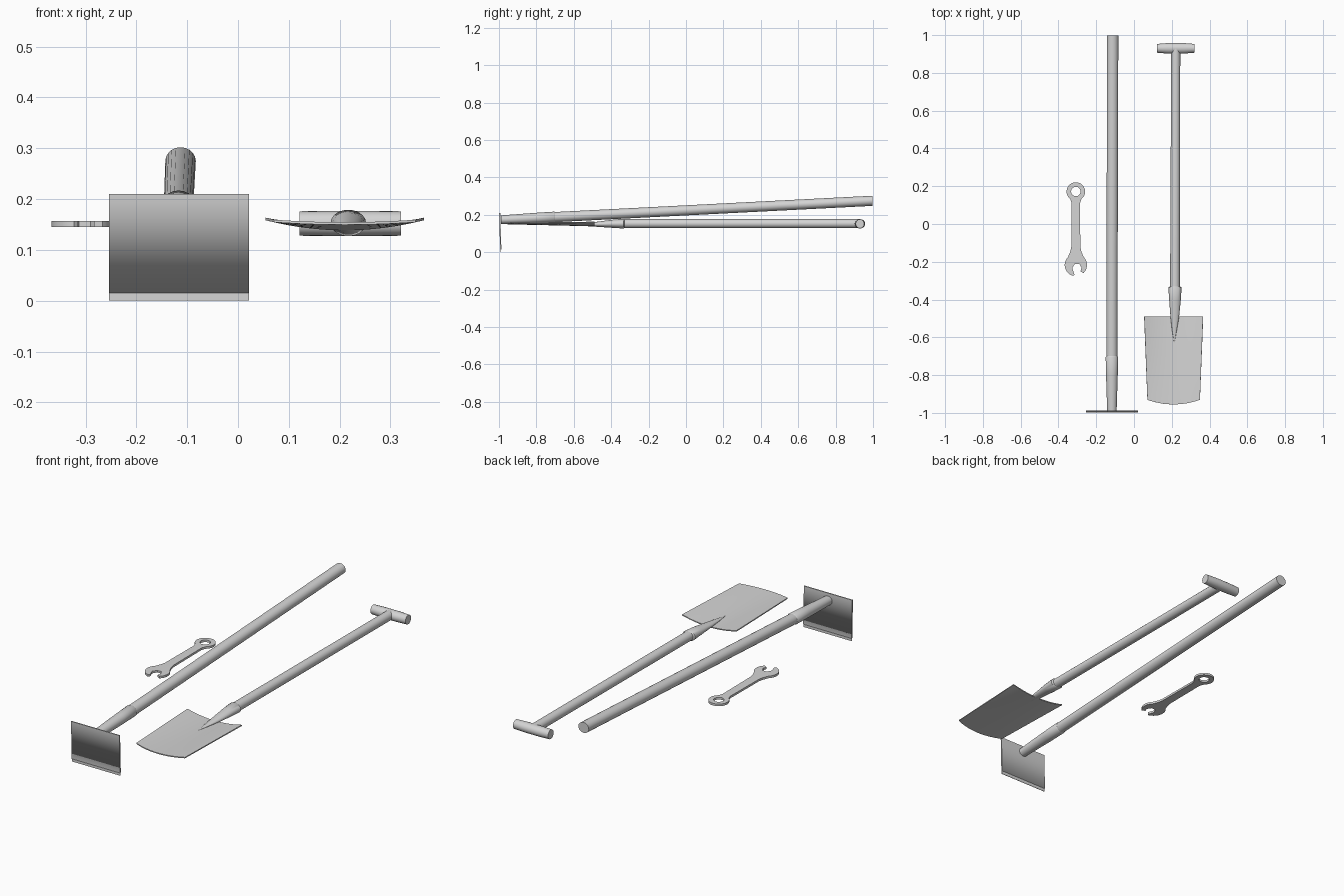
import bpy, bmesh, math

cube = bpy.data.objects.get("Cube")
if cube:
    bpy.data.objects.remove(cube, do_unlink=True)

# One plain light grey for every tool
GREY = (0.66, 0.66, 0.66, 1.0)
grey = bpy.data.materials.new("plain light grey")
grey.use_nodes = True
grey.diffuse_color = GREY
grey.node_tree.nodes["Principled BSDF"].inputs["Base Color"].default_value = GREY


def finish(name, bm, thickness=0.0, angle=40):
    """Turn a bmesh into a shaded object, with optional sheet thickness."""
    bmesh.ops.recalc_face_normals(bm, faces=bm.faces)
    mesh = bpy.data.meshes.new(name)
    bm.to_mesh(mesh)
    bm.free()
    mesh.materials.append(grey)
    obj = bpy.data.objects.new(name, mesh)
    bpy.context.collection.objects.link(obj)
    bpy.ops.object.select_all(action="DESELECT")
    obj.select_set(True)
    bpy.context.view_layer.objects.active = obj
    if thickness:
        mod = obj.modifiers.new("thickness", "SOLIDIFY")
        mod.thickness = thickness
        mod.offset = 0
        bpy.ops.object.modifier_apply(modifier=mod.name)
    bpy.ops.object.shade_smooth_by_angle(angle=math.radians(angle), keep_sharp_edges=True)


def loft(name, stations, across=False, sides=20):
    """Rings (x, y, z, half width, half height) along y, or along x if across."""
    bm = bmesh.new()
    rings = []
    for x, y, z, w, h in stations:
        ring = []
        for i in range(sides):
            a = math.tau * i / sides
            c, s = w * math.cos(a), h * math.sin(a)
            ring.append(bm.verts.new((x, y + c, z + s) if across else (x + c, y, z + s)))
        rings.append(ring)
    for r0, r1 in zip(rings, rings[1:]):
        for i in range(sides):
            j = (i + 1) % sides
            bm.faces.new((r0[i], r0[j], r1[j], r1[i]))
    bm.faces.new(rings[0])
    bm.faces.new(rings[-1])
    finish(name, bm)


def lerp(a, b, t):
    return a + (b - a) * t


# Hoe: sloping handle and tapered socket
loft("hoe_handle", [(-0.117, -0.72, 0.187, 0.029, 0.027),
                    (-0.113, 0.997, 0.275, 0.03, 0.027)])
loft("hoe_socket", [(-0.117, -0.70, 0.188, 0.029, 0.027),
                    (-0.117, -0.705, 0.188, 0.033, 0.029),
                    (-0.117, -0.80, 0.183, 0.031, 0.028),
                    (-0.117, -0.99, 0.174, 0.025, 0.023)])


def plate(name, profile, left, right, soft=()):
    """Closed (y, z) profile swept along x; soft corners blend smoothly."""
    bm = bmesh.new()
    ends = [[bm.verts.new((x, y, z)) for y, z in profile] for x in (left, right)]
    n = len(profile)
    for i in range(n):
        j = (i + 1) % n
        bm.faces.new((ends[0][i], ends[0][j], ends[1][j], ends[1][i]))
    for end in ends:
        bm.faces.new(end)
    blended = [{ends[0][i], ends[1][i]} for i in soft]
    for edge in bm.edges:
        edge.smooth = set(edge.verts) in blended
    finish(name, bm, angle=175)


# Hoe blade: plate with an undercut lower rim around a thin cutting lip
plate("hoe_blade", [(-0.999, 0.21), (-0.994, 0.015), (-0.9905, 0.0185),
                    (-0.987, 0.015), (-0.993, 0.21)], -0.254, 0.022, soft=(1, 3))
plate("hoe_lip", [(-0.9915, 0.0), (-0.9915, 0.03), (-0.9895, 0.03), (-0.9895, 0.0)],
      -0.254, 0.022)

# Spade: cross grip, shaft, oval socket running into a pointed tang
loft("spade_grip", [(0.121, 0.93, 0.152, 0.023, 0.024),
                    (0.18, 0.93, 0.152, 0.028, 0.025),
                    (0.262, 0.93, 0.152, 0.028, 0.025),
                    (0.321, 0.93, 0.152, 0.023, 0.024)], across=True)
loft("spade_shaft", [(0.217, -0.35, 0.153, 0.026, 0.024),
                     (0.221, 0.93, 0.153, 0.024, 0.024)])
loft("spade_socket", [(0.217, -0.33, 0.153, 0.026, 0.024),
                      (0.217, -0.335, 0.153, 0.035, 0.026),
                      (0.217, -0.40, 0.152, 0.031, 0.021),
                      (0.216, -0.49, 0.149, 0.023, 0.012),
                      (0.214, -0.56, 0.147, 0.013, 0.006),
                      (0.213, -0.63, 0.146, 0.001, 0.001)])

# Spade blade: dished sheet with a rounded tip
bm = bmesh.new()
grid = []
for j in range(9):
    v = j / 8
    row = []
    for i in range(17):
        u = i / 8 - 1
        row.append(bm.verts.new((
            0.21 + u * lerp(0.156, 0.139, v),
            -0.49 - v * (0.465 - 0.024 * u * u),
            lerp(0.161, 0.157, v) - (1 - u * u) * lerp(0.02, 0.005, v))))
    grid.append(row)
for a, b in zip(grid, grid[1:]):
    for i in range(16):
        bm.faces.new((a[i], a[i + 1], b[i + 1], b[i]))
finish("spade_blade", bm, thickness=0.005)


# Spanner: ring end with a hole, narrow bar and tilted open jaw
def arc(cy, r, start, end, steps):
    return [(r * math.cos(a), cy + r * math.sin(a)) for a in
            (math.radians(lerp(start, end, k / steps)) for k in range(steps + 1))]


jaw = [(-0.007, -0.268), (-0.019, -0.233), (-0.005, -0.211),
       (0.018, -0.211), (0.03, -0.231), (0.025, -0.251)]
outline = (arc(0.172, 0.049, -52, 232, 28)
           + [(-0.022, 0.11), (-0.024, -0.12), (-0.029, -0.145)]
           + arc(-0.217, 0.059, 135, 256, 14) + jaw
           + arc(-0.217, 0.059, -46, 45, 12)
           + [(0.029, -0.145), (0.024, -0.12), (0.022, 0.11)])
hole = arc(0.172, 0.025, 0, 345, 23)
bm = bmesh.new()
for loop in (outline, hole):
    vs = [bm.verts.new((x - 0.308, y, 0.151)) for x, y in loop]
    for i, v in enumerate(vs):
        bm.edges.new((v, vs[(i + 1) % len(vs)]))
bmesh.ops.triangle_fill(bm, use_beauty=True, edges=bm.edges[:])
finish("spanner", bm, thickness=0.011)
